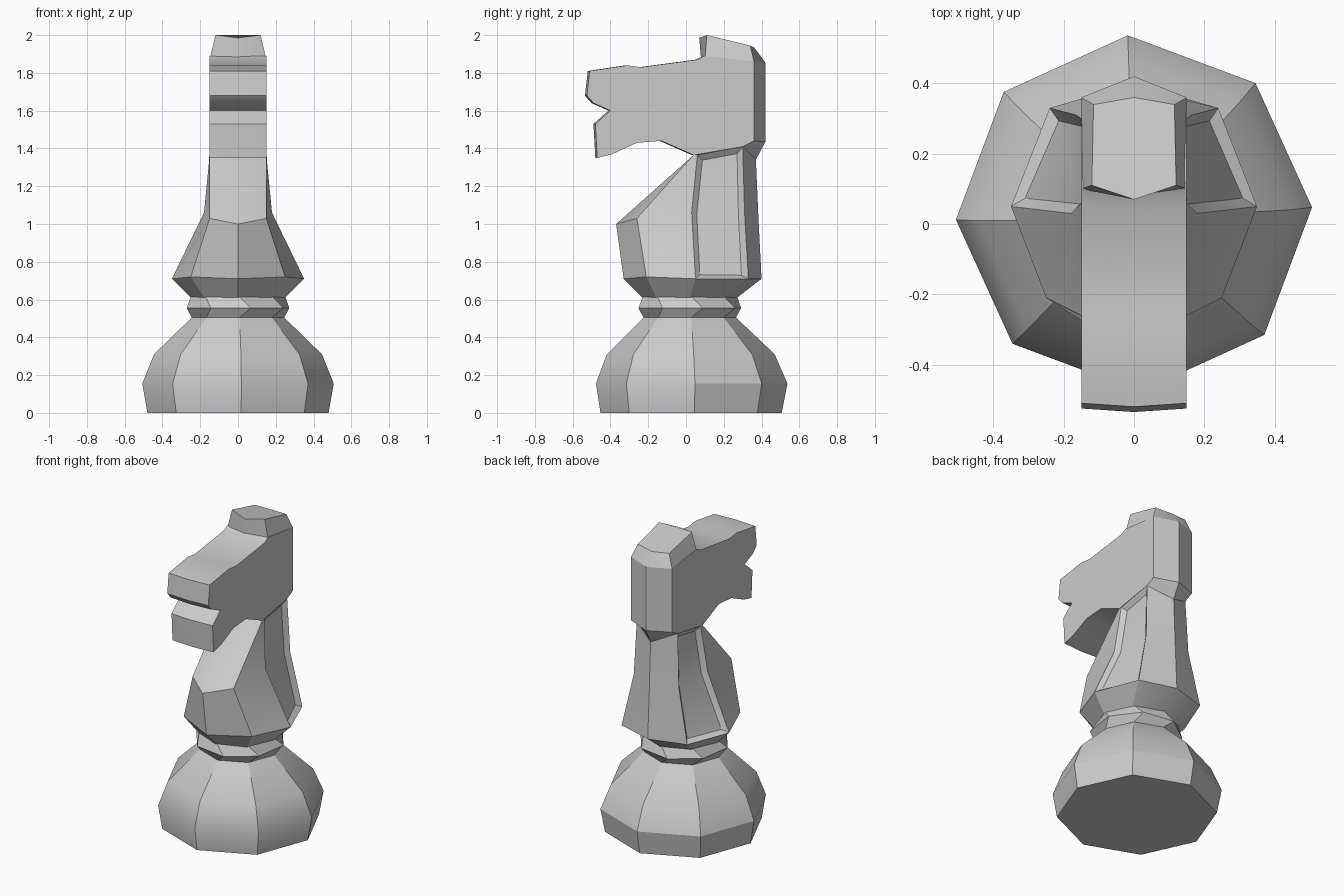
import bpy, bmesh
from math import sin, cos, pi, radians

cube = bpy.data.objects.get("Cube")
if cube:
    bpy.data.objects.remove(cube)

grey = bpy.data.materials.new("light grey")
grey.use_nodes = True
colour = (0.6, 0.6, 0.6, 1)
grey.diffuse_color = colour
grey.node_tree.nodes["Principled BSDF"].inputs["Base Color"].default_value = colour


def finish(bm, name, angle=30):
    bmesh.ops.recalc_face_normals(bm, faces=bm.faces)
    mesh = bpy.data.meshes.new(name)
    bm.to_mesh(mesh)
    bm.free()
    mesh.materials.append(grey)
    obj = bpy.data.objects.new(name, mesh)
    bpy.context.collection.objects.link(obj)
    bpy.ops.object.select_all(action='DESELECT')
    obj.select_set(True)
    bpy.context.view_layer.objects.active = obj
    bpy.ops.object.shade_smooth_by_angle(angle=radians(angle))
    return obj


def loft(bm, rings, close=False):
    """Bridge equal point rings; returns the faces of each band."""
    vs = [[bm.verts.new(p) for p in r] for r in rings]
    bands = []
    for a, b in zip(vs, vs[1:]):
        n = len(a)
        bands.append([bm.faces.new((a[i], a[(i + 1) % n], b[(i + 1) % n], b[i]))
                      for i in range(n)])
    bm.faces.new(vs[0])
    bm.faces.new(vs[-1])
    return bands


def octagon(r, z, cy, turn):
    return [(r * sin(a), cy - r * cos(a), z)
            for a in (i * pi / 4 + radians(turn) for i in range(8))]


# Turned base with its twisted collar
bm = bmesh.new()
loft(bm, [octagon(r, z, cy, t) for r, z, cy, t in (
    (0.48, 0, 0.027, 2), (0.507, 0.155, 0.03, 2), (0.445, 0.31, 0.025, 2),
    (0.245, 0.505, 0.02, 2), (0.28, 0.555, 0.02, 14), (0.25, 0.615, 0.02, 2))])
finish(bm, "base")


def mirrored(half):
    """Front-to-back half outline completed on the other side."""
    return half + [(-x, y, z) for x, y, z in half[-2:0:-1]]


# Chest and neck, with recessed panels on the flanks
bm = bmesh.new()
s = 0.25 * sin(pi / 4)
bands = loft(bm, [mirrored(h) for h in (
    [(0, -0.23, 0.61), (s, 0.02 - s, 0.61), (0.25, 0.02, 0.61), (s, 0.02 + s, 0.61), (0, 0.27, 0.61)],
    [(0, -0.33, 0.71), (0.25, -0.21, 0.72), (0.35, 0.05, 0.71), (0.24, 0.33, 0.71), (0, 0.40, 0.71)],
    [(0, -0.37, 1.0), (0.15, -0.26, 1.03), (0.18, 0.03, 1.06), (0.165, 0.31, 1.06), (0, 0.385, 1.0)],
    [(0, 0.04, 1.36), (0.15, 0.04, 1.365), (0.15, 0.06, 1.365), (0.15, 0.30, 1.41), (0, 0.37, 1.34)])])
bmesh.ops.recalc_face_normals(bm, faces=bm.faces)
for i in (2, 5):
    bmesh.ops.inset_region(bm, faces=[bands[1][i], bands[2][i]],
                           thickness=0.03, depth=-0.025, use_even_offset=True)
finish(bm, "neck")

# Head: side outline with a slightly raised centre line
W = 0.15
outline = [(0.04, 1.365), (-0.13, 1.44), (-0.26, 1.43), (-0.39, 1.37), (-0.47, 1.35),
           (-0.48, 1.53), (-0.40, 1.60), (-0.49, 1.64), (-0.525, 1.68), (-0.51, 1.81),
           (-0.31, 1.84), (-0.24, 1.83), (0.06, 1.87), (0.10, 1.89), (0.36, 1.86),
           (0.36, 1.44), (0.30, 1.41)]
middle = [(y - 0.01, z) for y, z in outline[:-3]] + [(0.42, 1.855), (0.42, 1.435), (0.37, 1.34)]
bm = bmesh.new()
loft(bm, [[(-W, y, z) for y, z in outline],
          [(0, y, z) for y, z in middle],
          [(W, y, z) for y, z in outline]])
finish(bm, "head")

# Tapered crest on top of the head
bm = bmesh.new()
loft(bm, [mirrored(h) for h in (
    [(0, 0.08, 1.87), (0.15, 0.10, 1.87), (0.15, 0.36, 1.86), (0, 0.42, 1.855)],
    [(0, 0.07, 1.985), (0.12, 0.11, 2.0), (0.115, 0.34, 1.945), (0, 0.36, 1.935)])])
finish(bm, "crest")
